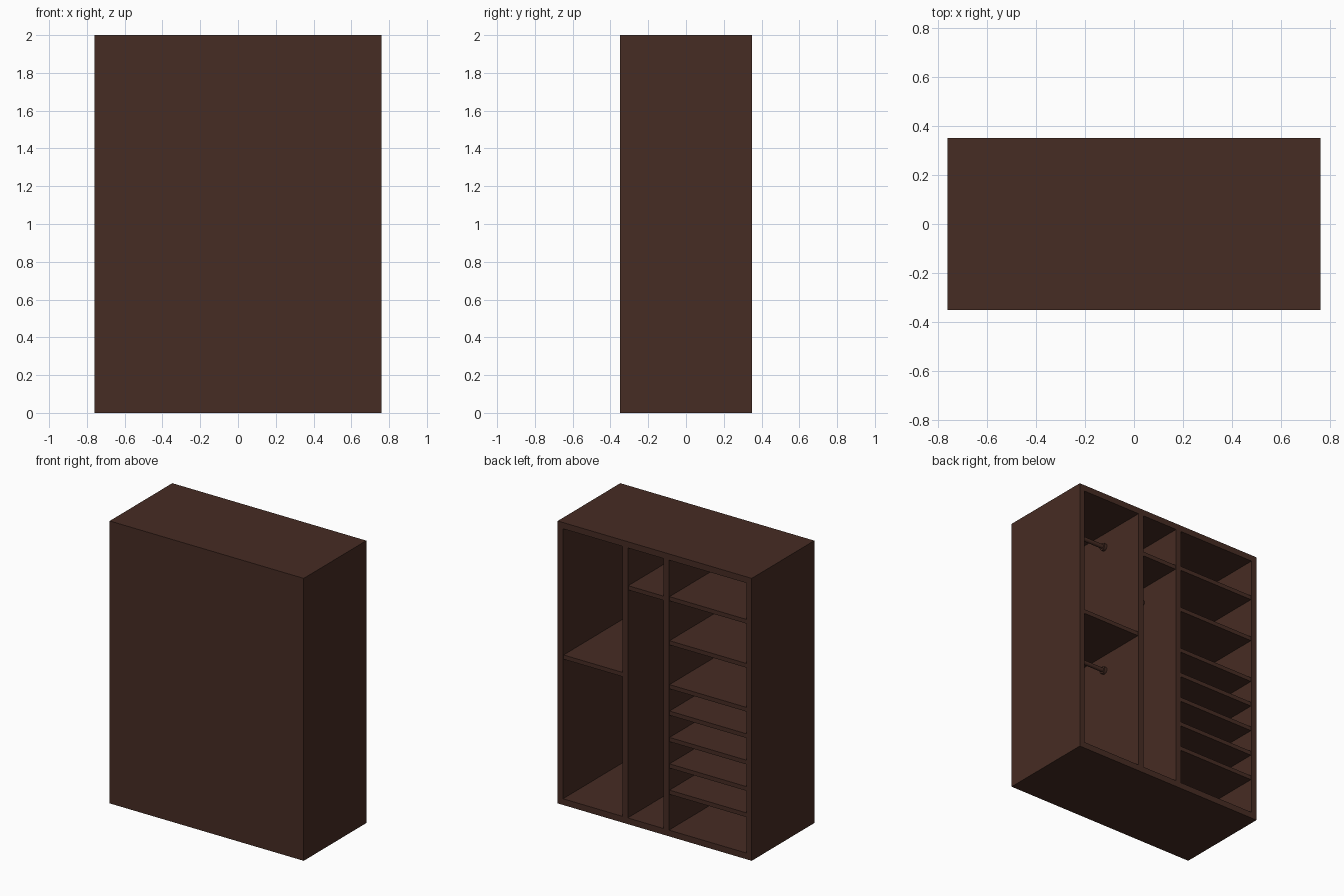
import bpy, math

if "Cube" in bpy.data.objects:
    bpy.data.objects.remove(bpy.data.objects["Cube"])

W, D, H = 1.52, 0.70, 2.0      # overall size
T, TB, SH = 0.042, 0.044, 0.03  # side, top/bottom and shelf thickness
FRONT = 0.03                   # closed front panel thickness

wood = bpy.data.materials.new("dark_brown_wood")
wood.diffuse_color = (0.062, 0.025, 0.017, 1)
wood.use_nodes = True
wood.node_tree.nodes["Principled BSDF"].inputs["Base Color"].default_value = wood.diffuse_color


def box(name, x0, x1, y0, y1, z0, z1):
    bpy.ops.mesh.primitive_cube_add(
        size=1, location=((x0 + x1) / 2, (y0 + y1) / 2, (z0 + z1) / 2))
    o = bpy.context.object
    o.name = name
    o.scale = (x1 - x0, y1 - y0, z1 - z0)
    bpy.ops.object.transform_apply(location=False, rotation=False, scale=True)
    o.data.materials.append(wood)
    return o


def cyl(name, x0, x1, r, z):
    bpy.ops.mesh.primitive_cylinder_add(
        vertices=24, radius=r, depth=x1 - x0,
        location=((x0 + x1) / 2, 0, z), rotation=(0, math.pi / 2, 0))
    o = bpy.context.object
    o.name = name
    o.data.materials.append(wood)
    bpy.ops.object.shade_smooth_by_angle()


hw, hd = W / 2, D / 2
inner = -hd + FRONT

# Outer case: closed at the front (-y), open at the back (+y)
box("front_panel", -hw, hw, -hd, inner, 0, H)
box("left_side", -hw, -hw + T, inner, hd, 0, H)
box("right_side", hw - T, hw, inner, hd, 0, H)
box("bottom_panel", -hw + T, hw - T, inner, hd, 0, TB)
box("top_panel", -hw + T, hw - T, inner, hd, H - TB, H)

# Two upright dividers making three bays
dividers = [(-0.112, -0.069), (0.211, 0.254)]
for i, (a, b) in enumerate(dividers):
    box(f"divider_{i + 1}", a, b, inner, hd, TB, H - TB)

bays = [(-hw + T, -0.112), (-0.069, 0.211), (0.254, hw - T)]

# Shelves, listed by the height of their top face
shelf_tops = [[1.695, 1.383, 1.072, 0.885, 0.698, 0.511, 0.325], [1.686], [1.06]]
for b, ((x0, x1), tops) in enumerate(zip(bays, shelf_tops)):
    for i, z in enumerate(tops):
        box(f"shelf_bay{b + 1}_{i + 1}", x0, x1, inner, hd - 0.006, z - SH, z)

# Hanging rails with end flanges
for i, (b, z) in enumerate([(1, 1.545), (2, 1.853), (2, 0.914)]):
    x0, x1 = bays[b]
    cyl(f"hanging_rail_{i + 1}", x0, x1, 0.015, z)
    cyl(f"rail_flange_left_{i + 1}", x0, x0 + 0.02, 0.026, z)
    cyl(f"rail_flange_right_{i + 1}", x1 - 0.02, x1, 0.026, z)
